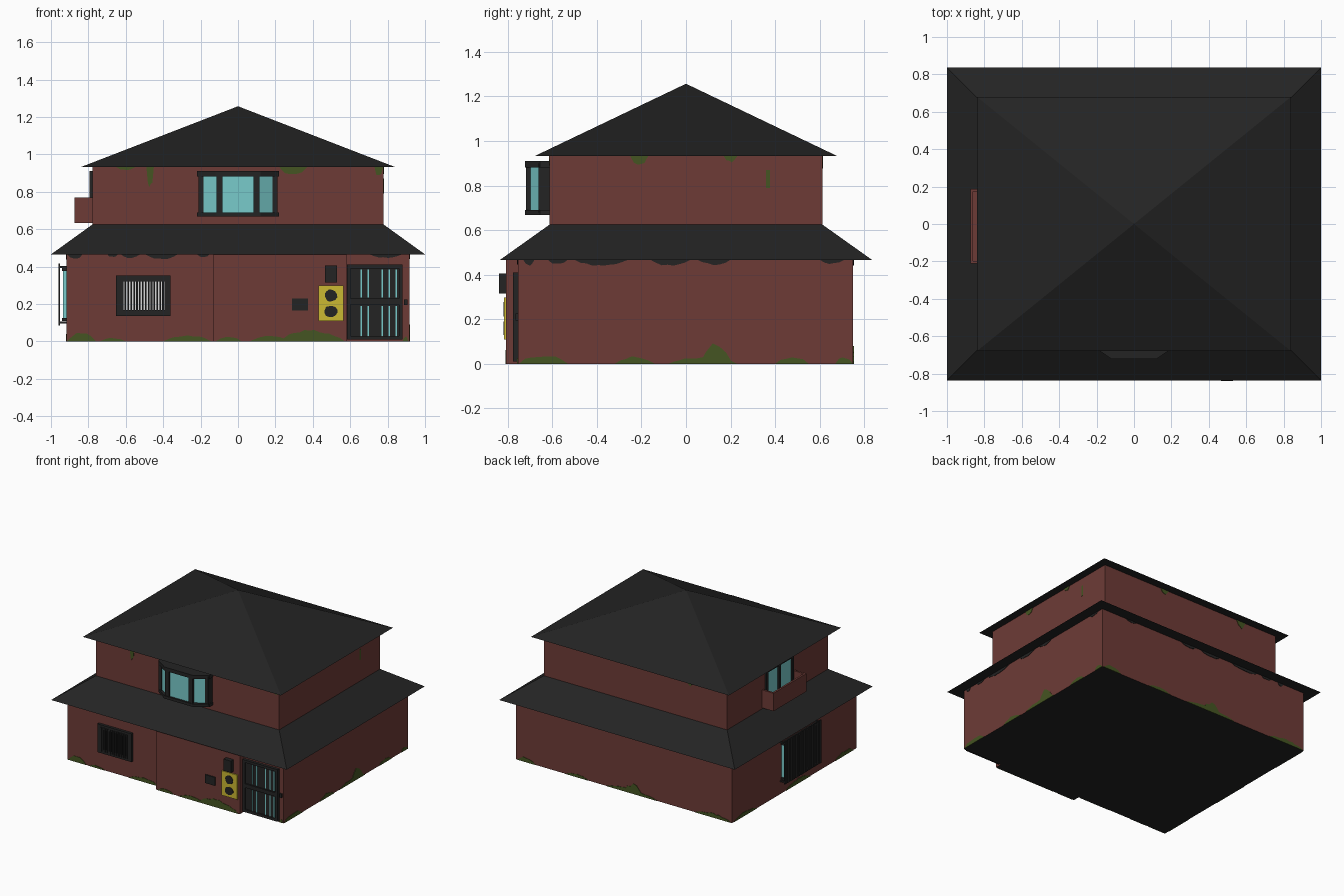
import bpy, bmesh, math, random
from mathutils import Vector

if "Cube" in bpy.data.objects:
    bpy.data.objects.remove(bpy.data.objects["Cube"])
random.seed(4)


def material(name, rgb):
    m = bpy.data.materials.new(name)
    m.diffuse_color = (*rgb, 1)
    m.use_nodes = True
    m.node_tree.nodes["Principled BSDF"].inputs["Base Color"].default_value = m.diffuse_color
    return m


RED = material("brick_red", (0.155, 0.044, 0.037))
DARK = material("charcoal", (0.017, 0.017, 0.017))
GLASS = material("cyan_glass", (0.19, 0.60, 0.60))
MOSS = material("moss_green", (0.060, 0.090, 0.016))
YELLOW = material("yellow", (0.60, 0.48, 0.032))
PALE = material("pale_grey", (0.70, 0.70, 0.70))

# wall directions: across u, height v, outward distance d
MAP = {
    "front": lambda u, v, d: (u, -d, v),
    "back": lambda u, v, d: (u, d, v),
    "right": lambda u, v, d: (d, u, v),
    "left": lambda u, v, d: (-d, u, v),
    "up": lambda u, v, d: (u, v, d),
}


def prism(name, pieces, side, mat, under=None):
    """Each piece is (outline, d0, d1), extruded along the side's direction."""
    f, bm = MAP[side], bmesh.new()
    for pts, d0, d1 in pieces:
        lo = [bm.verts.new(f(u, v, d0)) for u, v in pts]
        hi = [bm.verts.new(f(u, v, d1)) for u, v in pts]
        bm.faces.new(lo)
        bm.faces.new(hi)
        for i in range(len(pts)):
            j = (i + 1) % len(pts)
            bm.faces.new((lo[i], lo[j], hi[j], hi[i]))
    return finish(name, bm, mat, under)


def finish(name, bm, mat, under=None):
    bmesh.ops.recalc_face_normals(bm, faces=bm.faces)
    bm.normal_update()
    if under:
        for face in bm.faces:
            face.material_index = int(face.normal.z < -0.9)
    me = bpy.data.meshes.new(name)
    bm.to_mesh(me)
    bm.free()
    me.materials.append(mat)
    if under:
        me.materials.append(under)
    ob = bpy.data.objects.new(name, me)
    bpy.context.collection.objects.link(ob)
    return ob


def rect(u0, u1, v0, v1):
    return [(u0, v0), (u1, v0), (u1, v1), (u0, v1)]


def ring(u0, u1, v0, v1, w, d0, d1):
    return [(r, d0, d1) for r in (
        rect(u0, u1, v0, v0 + w), rect(u0, u1, v1 - w, v1),
        rect(u0, u0 + w, v0 + w, v1 - w), rect(u1 - w, u1, v0 + w, v1 - w))]


def hip_roof(name, x0, y0, z0, x1, y1, z1):
    bm = bmesh.new()
    lo = [bm.verts.new((a * x0, b * y0, z0)) for a, b in ((-1, -1), (1, -1), (1, 1), (-1, 1))]
    bm.faces.new(lo)
    if x1:
        hi = [bm.verts.new((a * x1, b * y1, z1)) for a, b in ((-1, -1), (1, -1), (1, 1), (-1, 1))]
        bm.faces.new(hi)
        for i in range(4):
            j = (i + 1) % 4
            bm.faces.new((lo[i], lo[j], hi[j], hi[i]))
    else:
        top = bm.verts.new((0, 0, z1))
        for i in range(4):
            bm.faces.new((lo[i], lo[(i + 1) % 4], top))
    finish(name, bm, DARK)


def patches(name, side, d, spots, base, mat):
    """Ragged flat stains; each spot is (u0, u1, height), negative hangs down."""
    pieces = []
    for u0, u1, h in spots:
        n = max(5, int((u1 - u0) / 0.025))
        edge = [(u0 + (u1 - u0) * i / n,
                 base + h * math.sin(math.pi * i / n) ** 0.7 * random.uniform(0.7, 1))
                for i in range(1, n)]
        pieces.append(([(u1, base), (u0, base)] + edge, d - 0.002, d + 0.003))
    prism(name, pieces, side, mat)


# storeys and roofs
FR, FS, BK, SD = 0.807, 0.755, 0.75, 0.917
prism("ground_storey", [([(-SD, -FS), (-0.13, -FS), (-0.13, -FR), (0.58, -FR),
      (0.58, -FS), (SD, -FS), (SD, BK), (-SD, BK)], 0, 0.47)], "up", RED, DARK)
hip_roof("lower_roof", 1.0, 0.837, 0.465, 0.778, 0.612, 0.625)
prism("upper_storey", [(rect(-0.778, 0.778, -0.612, 0.612), 0.6, 0.935)], "up", RED)
hip_roof("upper_roof", 0.84, 0.68, 0.932, 0, 0, 1.257)

# bay window
def bay(x, xs, yf, ys):
    return [(-xs, -0.6), (-xs, ys), (-x, yf), (x, yf), (xs, ys), (xs, -0.6)]

prism("bay_glass", [(bay(0.1, 0.195, -0.708, -0.65), 0.68, 0.9)], "up", GLASS)
plate = bay(0.12, 0.218, -0.722, -0.655)
prism("bay_sill_and_top", [(plate, 0.668, 0.69), (plate, 0.882, 0.91)], "up", DARK)
posts = []
for s in (-1, 1):
    posts += [(rect(s * 0.082, s * 0.116, -0.718, -0.694), 0.68, 0.9),
              (rect(s * 0.185, s * 0.21, -0.662, -0.6), 0.68, 0.9)]
prism("bay_posts", posts, "up", DARK)

# balcony and its window on the left side
by0, by1 = -0.212, 0.188
prism("balcony", [(rect(-0.875, -0.77, by0, by1), 0.632, 0.65),
      (rect(-0.875, -0.86, by0, by1), 0.65, 0.77),
      (rect(-0.86, -0.77, by0, by0 + 0.015), 0.65, 0.77),
      (rect(-0.86, -0.77, by1 - 0.015, by1), 0.65, 0.77)], "up", RED)
prism("balcony_glass", [(rect(-0.16, 0.14, 0.655, 0.9), 0.77, 0.783)], "left", GLASS)
prism("balcony_window_frame", ring(-0.175, 0.155, 0.65, 0.91, 0.022, 0.77, 0.793)
      + [(rect(-0.022, 0.006, 0.66, 0.9), 0.77, 0.793)], "left", DARK)

# barred window on the left side
prism("side_window_glass", [(rect(-0.25, 0.15, 0.115, 0.385), 0.91, 0.935)], "left", GLASS)
prism("side_window_frame", [(rect(-0.26, 0.16, z, z + 0.016), 0.91, 0.942)
      for z in (0.108, 0.376)], "left", DARK)
bars = [(rect(u, u + 0.024, 0.085, 0.415), 0.952, 0.96)
        for u in [-0.27 + 0.032 * i for i in range(14)]]
rails = [(rect(-0.27, 0.17, z, z + 0.01), 0.945, 0.956) for z in (0.095, 0.392)]
ties = [(rect(u, u + 0.012, z, z + 0.01), 0.91, 0.95)
        for u in (-0.268, 0.156) for z in (0.095, 0.392)]
prism("side_window_bars", bars + rails + ties, "left", DARK)

# barred window on the front
prism("front_window_pane", [(rect(-0.64, -0.37, 0.145, 0.345), FS - 0.01, FS + 0.004)], "front", PALE)
prism("front_window_frame", ring(-0.652, -0.362, 0.135, 0.352, 0.032, FS - 0.01, FS + 0.02), "front", DARK)
prism("front_window_bars", [(rect(u, u + 0.009, 0.15, 0.335), FS, FS + 0.025)
      for u in [-0.622 + 0.0155 * i for i in range(15)]], "front", DARK)

# front door with narrow glass slits
prism("front_door", [(rect(0.582, 0.88, 0.01, 0.41), FS - 0.01, FS + 0.012)], "front", DARK)
slits = (0.66, 0.697, 0.772, 0.809, 0.846)
prism("door_slits", [(rect(u - 0.004, u + 0.004, a, b), FS + 0.01, FS + 0.015)
      for u in slits for a, b in ((0.03, 0.19), (0.235, 0.385))], "front", GLASS)
prism("door_rails", ring(0.582, 0.88, 0.01, 0.41, 0.02, FS, FS + 0.022)
      + [(rect(0.6, 0.862, 0.198, 0.228), FS, FS + 0.022)], "front", DARK)
prism("door_bell", [(rect(0.888, 0.906, 0.195, 0.225), FS - 0.01, FS + 0.01)], "front", DARK)

# wall fittings
prism("yellow_notice", [(rect(0.43, 0.565, 0.11, 0.298), FR - 0.01, FR + 0.009)], "front", YELLOW)
def blob(cx, cz, rx, rz):
    return [(cx + rx * math.cos(a) * random.uniform(0.9, 1.1), cz + rz * math.sin(a) * random.uniform(0.9, 1.1))
            for a in [math.pi * (i + 0.5) / 6 for i in range(12)]]
prism("notice_marks", [(blob(0.497, z, 0.034, 0.032), FR + 0.008, FR + 0.012)
      for z in (0.245, 0.16)], "front", DARK)
prism("meter_box", [(rect(0.465, 0.528, 0.315, 0.405), FR - 0.01, FR + 0.032)], "front", DARK)
prism("mail_slot", [(rect(0.29, 0.374, 0.165, 0.23), FR - 0.01, FR + 0.008)], "front", DARK)

# moss along the base
patches("moss_front_sides", "front", FS, [(-0.915, -0.76, 0.055), (-0.74, -0.6, 0.02),
        (-0.4, -0.14, 0.035), (0.88, 0.91, 0.03)], 0, MOSS)
patches("moss_front_middle", "front", FR, [(-0.12, 0.02, 0.03), (0.06, 0.28, 0.03), (0.22, 0.57, 0.065)], 0, MOSS)
patches("moss_right", "right", SD, [(-0.75, -0.53, 0.045), (-0.32, -0.14, 0.035),
        (-0.08, 0.23, 0.035), (0.06, 0.21, 0.095), (0.4, 0.55, 0.035), (0.67, 0.75, 0.035)], 0, MOSS)
patches("moss_back", "back", BK, [(0.75, 0.91, 0.04), (0.3, 0.5, 0.025), (-0.28, 0.15, 0.035),
        (-0.16, 0.0, 0.08), (-0.91, -0.6, 0.035)], 0, MOSS)
patches("moss_left", "left", SD, [(-0.72, -0.5, 0.04), (-0.2, 0.1, 0.04), (0.45, 0.73, 0.035)], 0, MOSS)

# moss under the upper eaves
patches("moss_upper_front", "front", 0.612, [(-0.49, -0.45, -0.13), (-0.65, -0.55, -0.02),
        (0.22, 0.37, -0.05), (0.73, 0.775, -0.06)], 0.932, MOSS)
patches("moss_upper_right", "right", 0.778, [(-0.25, -0.17, -0.045), (0.17, 0.23, -0.03)], 0.932, MOSS)
prism("moss_upper_right_streak", [(rect(0.36, 0.376, 0.79, 0.87), 0.775, 0.781)], "right", MOSS)
patches("moss_upper_back", "back", 0.612, [(0.2, 0.27, -0.04), (-0.5, -0.42, -0.06)], 0.932, MOSS)

# dark drips under the lower eaves
patches("drips_front", "front", FS, [(-0.915, -0.83, -0.03), (-0.7, -0.64, -0.02), (-0.63, -0.52, -0.025),
        (-0.5, -0.32, -0.03), (-0.22, -0.15, -0.02), (0.7, 0.88, -0.022)], 0.467, DARK)
for side, d in (("right", SD), ("left", SD), ("back", BK)):
    patches("drips_" + side, side, d, [(-0.73, -0.68, -0.03), (-0.62, -0.53, -0.025), (-0.5, -0.26, -0.03),
            (-0.16, 0.02, -0.03), (0.05, 0.2, -0.025), (0.6, 0.71, -0.02)], 0.467, DARK)
